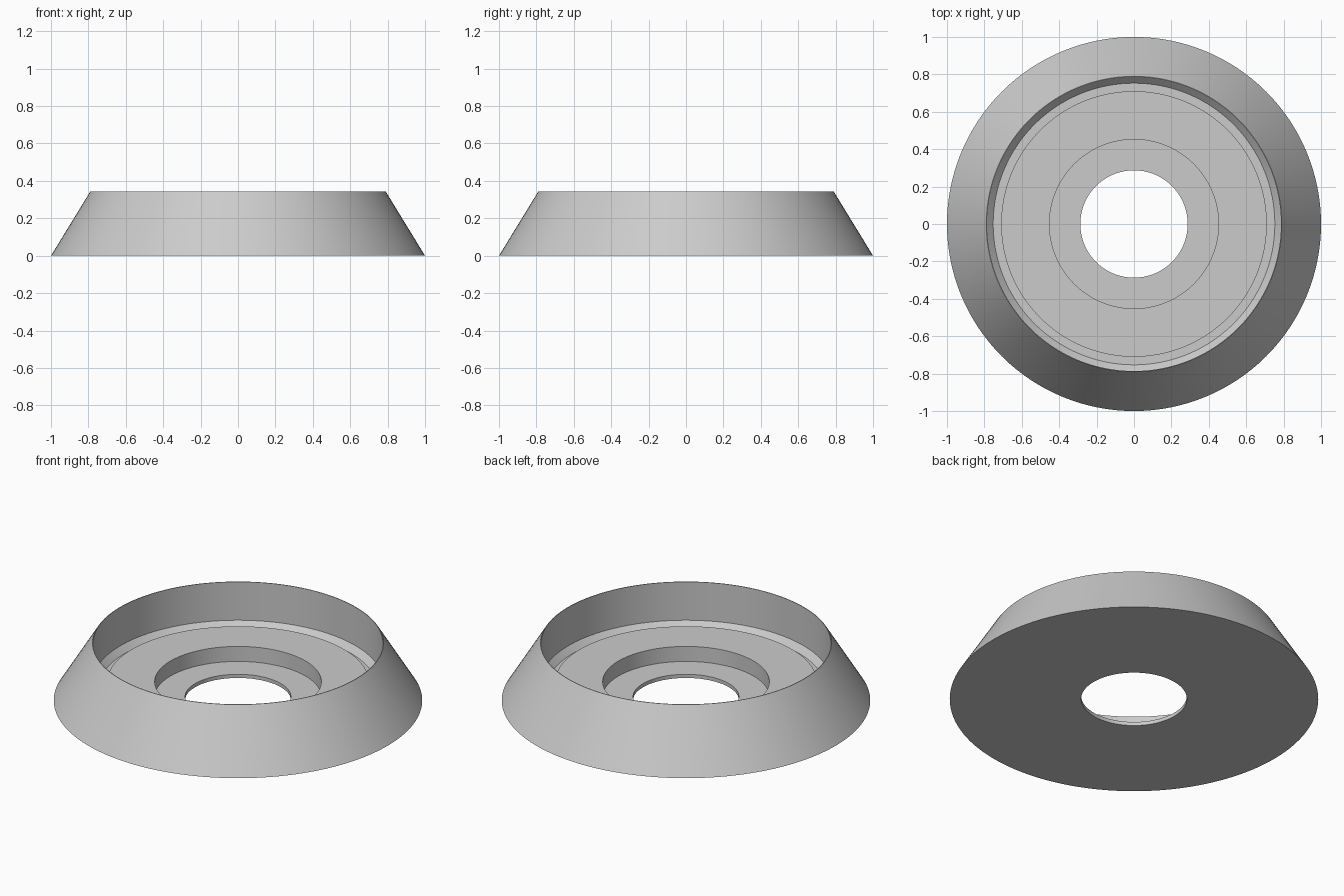
import bpy
import bmesh
import math

cube = bpy.data.objects.get("Cube")
if cube:
    bpy.data.objects.remove(cube, do_unlink=True)

# Single plain grey material
grey = bpy.data.materials.new("light_grey")
grey.use_nodes = True
colour = (0.6, 0.6, 0.6, 1)
grey.diffuse_color = colour
grey.node_tree.nodes["Principled BSDF"].inputs["Base Color"].default_value = colour


def lathe(name, profile, steps=128):
    """Revolve a closed (radius, height) profile around the z axis."""
    bm = bmesh.new()
    verts = [bm.verts.new((r, 0, z)) for r, z in profile]
    edges = [bm.edges.new((v, verts[(i + 1) % len(verts)]))
             for i, v in enumerate(verts)]
    bmesh.ops.spin(bm, geom=verts + edges, cent=(0, 0, 0), axis=(0, 0, 1),
                   angle=math.tau, steps=steps, use_merge=False)
    bmesh.ops.remove_doubles(bm, verts=bm.verts, dist=0.0001)
    bmesh.ops.recalc_face_normals(bm, faces=bm.faces)
    mesh = bpy.data.meshes.new(name)
    bm.to_mesh(mesh)
    bm.free()
    obj = bpy.data.objects.new(name, mesh)
    bpy.context.collection.objects.link(obj)
    mesh.materials.append(grey)
    bpy.ops.object.select_all(action="DESELECT")
    obj.select_set(True)
    bpy.context.view_layer.objects.active = obj
    bpy.ops.object.shade_smooth_by_angle(angle=math.radians(20))
    return obj


# Conical ring: sloped outside, deep recess, groove, raised floor, stepped bore
lathe("conical_ring", [
    (0.287, 0), (1, 0),             # flat underside
    (0.79, 0.343), (0.786, 0.343),  # outer slope and thin rim
    (0.786, 0.113),                 # upright inner wall
    (0.753, 0.078), (0.71, 0.078),  # chamfer and groove bottom
    (0.71, 0.112), (0.452, 0.112),  # raised floor
    (0.452, 0.022), (0.287, 0.022), # counterbore and through hole
])
